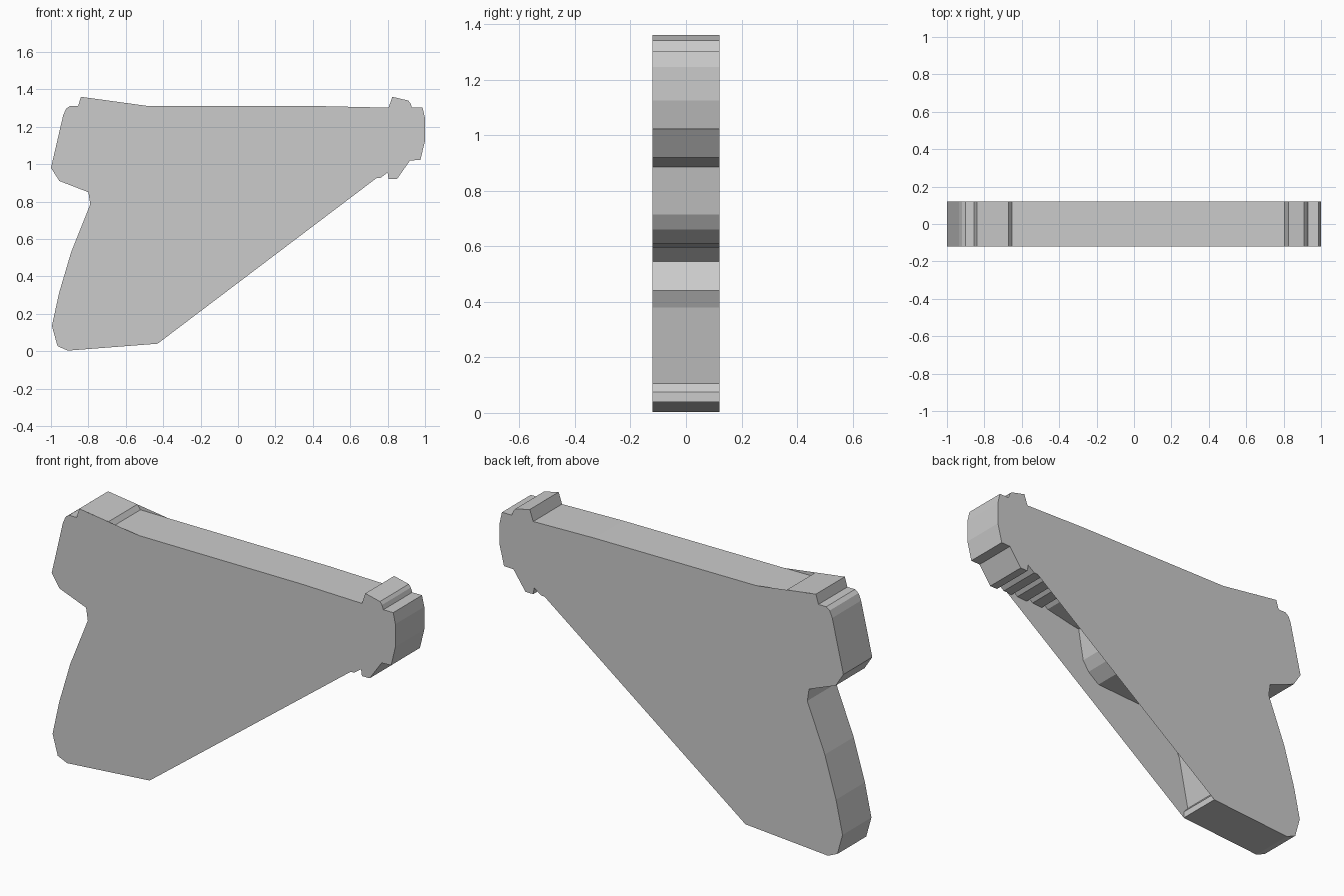
import bpy

if "Cube" in bpy.data.objects:
    bpy.data.objects.remove(bpy.data.objects["Cube"])

HALF = 0.12  # half thickness in y


def make_mesh(name, verts, faces):
    mesh = bpy.data.meshes.new(name)
    mesh.from_pydata(verts, [], faces)
    mesh.validate()
    obj = bpy.data.objects.new(name, mesh)
    bpy.context.collection.objects.link(obj)
    return obj


# Outline sections (x, z), running clockwise as seen from the front
rear_top = [(-1, .98), (-.935, 1.26), (-.92, 1.295), (-.9, 1.31),
            (-.855, 1.31), (-.84, 1.36)]
rear_sight = [(-.67, 1.337), (-.652, 1.313)]
front_end = [(-.49, 1.312), (.45, 1.31), (.805, 1.302), (.825, 1.36), (.91, 1.34),
             (.922, 1.325), (.93, 1.302), (.987, 1.302), (1, 1.245), (1, 1.125),
             (.975, 1.022), (.92, 1.02), (.85, .92), (.805, .92),
             (.80, .955), (.76, .925), (.74, .925)]
guard_and_grip = [(.3, .89), (.265, .885), (.235, .715), (.2, .66), (.134, .61),
                  (-.12, .595), (-.35, .595), (-.41, .545), (-.37, .44),
                  (-.40, .38), (-.456, .105), (-.43, .075)]
grip_rear = [(-.43, .04), (-.91, .003), (-.965, .027), (-.995, .135), (-.957, .31),
             (-.892, .53), (-.79, .785), (-.8, .85), (-.955, .91)]

# Repeating rail teeth under the front
rail = []
for i in range(3):
    x = .71 - .1 * i
    rail += [(x, .92), (x - .005, .955), (x - .04, .925)]

# Edge walls follow the true profile
profile = rear_top + rear_sight + front_end + rail + guard_and_grip + grip_rear
n = len(profile)
verts = [(x, y, z) for y in (-HALF, HALF) for x, z in profile]
faces = [(i, (i + 1) % n, (i + 1) % n + n, i + n) for i in range(n)]
make_mesh("edge_walls", verts, faces)

# Side plates bridge the hollow below the front and the notch behind the rear sight
plate = rear_top + front_end + grip_rear
for name, y in (("front_side_plate", -HALF), ("back_side_plate", HALF)):
    order = list(range(len(plate)))
    if y < 0:
        order.reverse()
    make_mesh(name, [(x, y, z) for x, z in plate], [order])
